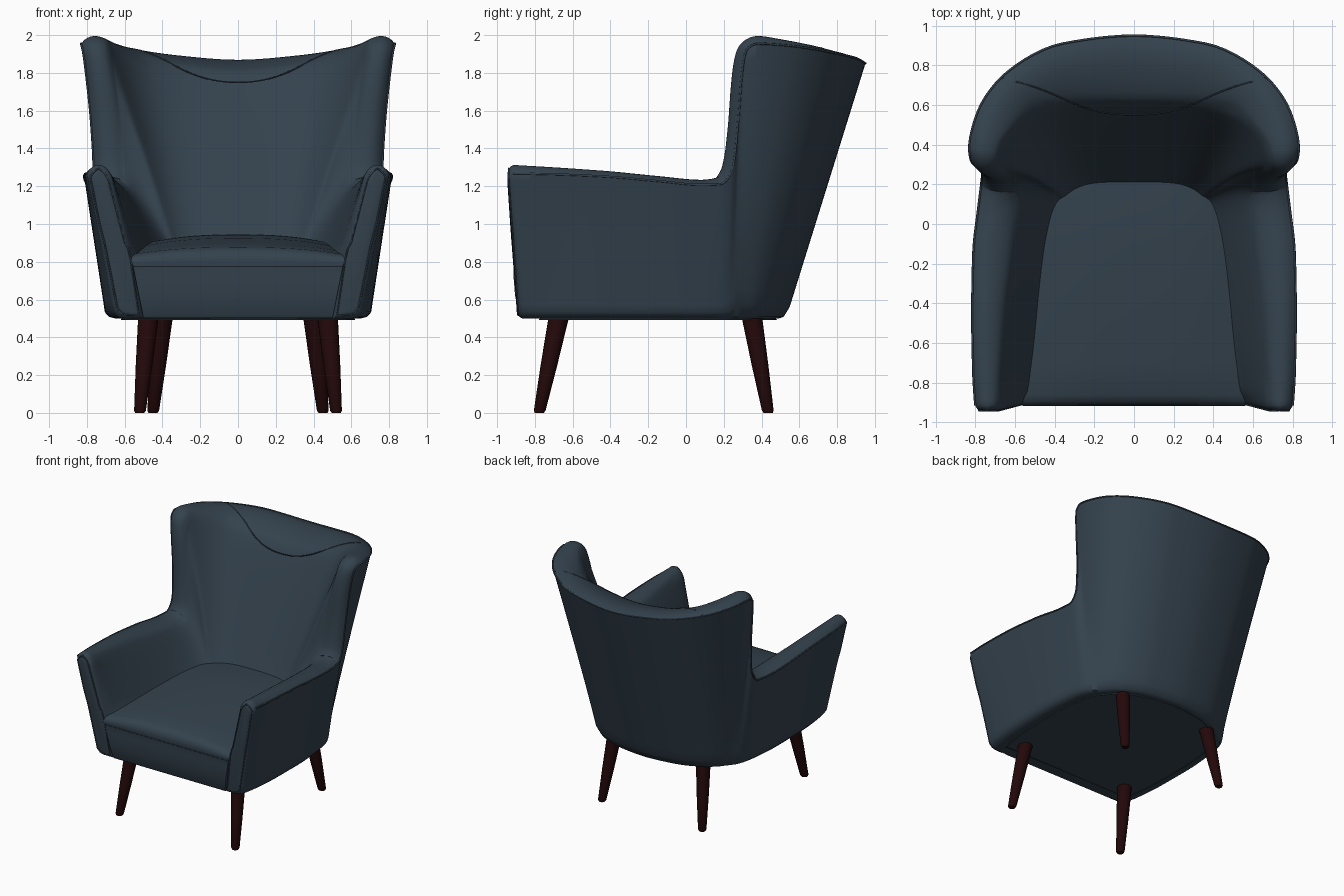
import bpy, bmesh, math
from mathutils import Vector as V

if "Cube" in bpy.data.objects:
    bpy.data.objects.remove(bpy.data.objects["Cube"])


def material(name, rgb):
    m = bpy.data.materials.new(name)
    m.diffuse_color = (*rgb, 1)
    m.use_nodes = True
    m.node_tree.nodes["Principled BSDF"].inputs["Base Color"].default_value = m.diffuse_color
    return m


FABRIC = material("slate blue fabric", (0.034, 0.054, 0.074))
WOOD = material("dark red wood", (0.017, 0.0025, 0.003))


def finish(name, bm, mat, angle=40):
    bmesh.ops.recalc_face_normals(bm, faces=bm.faces)
    me = bpy.data.meshes.new(name)
    bm.to_mesh(me)
    bm.free()
    ob = bpy.data.objects.new(name, me)
    bpy.context.collection.objects.link(ob)
    me.materials.append(mat)
    bpy.ops.object.select_all(action='DESELECT')
    ob.select_set(True)
    bpy.context.view_layer.objects.active = ob
    bpy.ops.object.shade_smooth_by_angle(angle=math.radians(angle))
    return ob


def loft(name, rows, closed, caps, mat, angle=40):
    bm = bmesh.new()
    vs = [[bm.verts.new(p) for p in r] for r in rows]
    n = len(rows[0])
    for a, b in zip(vs, vs[1:]):
        for j in range(n if closed else n - 1):
            k = (j + 1) % n
            bm.faces.new((a[j], a[k], b[k], b[j]))
    if caps:
        bm.faces.new(vs[0])
        bm.faces.new(vs[-1])
    return finish(name, bm, mat, angle)


def piping(name, pts, r=0.007, cyclic=False):
    cu = bpy.data.curves.new(name, 'CURVE')
    cu.dimensions = '3D'
    cu.bevel_depth, cu.bevel_resolution = r, 1
    sp = cu.splines.new('POLY')
    sp.points.add(len(pts) - 1)
    for q, p in zip(sp.points, pts):
        q.co = (*p, 1)
    sp.use_cyclic_u = cyclic
    cu.materials.append(FABRIC)
    bpy.context.collection.objects.link(bpy.data.objects.new(name, cu))


# Shell stations from arm front to back centre:
# bottom xy, outer rim xyz, inner rim xyz, seat-level xy
ST = [
    (.650, -.862, .800, -.915, 1.268, .665, -.915, 1.245, .550, -.885),
    (.675, -.75, .810, -.75, 1.265, .650, -.75, 1.225, .485, -.76),
    (.697, -.50, .815, -.45, 1.253, .625, -.45, 1.19, .462, -.48),
    (.700, -.20, .810, -.15, 1.228, .580, -.15, 1.15, .430, -.20),
    (.680, .07, .785, .08, 1.208, .555, .08, 1.13, .370, -.02),
    (.660, .175, .772, .185, 1.212, .550, .17, 1.17, .345, .03),
    (.646, .215, .765, .248, 1.30, .560, .24, 1.28, .335, .05),
    (.638, .235, .775, .273, 1.50, .580, .275, 1.47, .325, .065),
    (.628, .253, .805, .297, 1.80, .630, .30, 1.77, .315, .075),
    (.615, .27, .822, .32, 1.92, .655, .33, 1.895, .305, .085),
    (.590, .30, .831, .38, 1.955, .650, .37, 1.92, .290, .10),
    (.540, .36, .790, .56, 1.943, .570, .47, 1.875, .250, .12),
    (.445, .43, .640, .765, 1.91, .450, .56, 1.82, .190, .135),
    (.260, .50, .360, .91, 1.875, .250, .55, 1.765, .100, .14),
    (0, .53, 0, .95, 1.85, 0, .54, 1.74, 0, .14),
]
MIRROR = [(-1 if i in (0, 2, 5, 8) else 1) for i in range(10)]
full = ST + [tuple(a * b for a, b in zip(s, MIRROR)) for s in ST[-2::-1]]

# Overshoot-free cubic interpolation through the stations
SUB = 6
t = [0]
for a, b in zip(full, full[1:]):
    t.append(t[-1] + (V(a[2:5]) - V(b[2:5])).length)


def channel(c):
    y = [s[c] for s in full]
    d = [(y[i + 1] - y[i]) / (t[i + 1] - t[i]) for i in range(len(y) - 1)]
    m = [d[0]] + [2 * p * q / (p + q) if p * q > 0 else 0 for p, q in zip(d, d[1:])] + [d[-1]]
    out = []
    for i in range(len(d)):
        h = t[i + 1] - t[i]
        for k in range(SUB):
            u = k / SUB
            out.append((2*u**3 - 3*u*u + 1) * y[i] + (u**3 - 2*u*u + u) * h * m[i]
                       + (3*u*u - 2*u**3) * y[i + 1] + (u**3 - u*u) * h * m[i + 1])
    return out + [y[-1]]


S = list(zip(*[channel(c) for c in range(10)]))
O = [V(s[2:5]) for s in S]
I = [V(s[5:8]) for s in S]
MID = len(S) // 2


def crown(i, u):
    """Point on the padded rim, u = 0 outer edge to 1 inner edge."""
    tan = O[min(i + 1, len(S) - 1)] - O[max(i - 1, 0)]
    n = tan.cross(I[i] - O[i]).normalized()
    return O[i].lerp(I[i], u) + n * 0.055 * (1 - abs(2 * u ** .88 - 1) ** 2.3)


def section(i):
    s = S[i]
    b = V((s[0], s[1], .5))
    seat = V((s[8], s[9], .8))
    mid = V((0, min(s[1], 0), .5))
    # hollow the back and wings behind the straight line down to the seat
    d = abs(i - MID) / SUB
    ramp = max(0, min(1, 9 - d))
    bow = (.02 + .06 * min(1, d / 3)) * ramp * ramp * (3 - 2 * ramp)
    pts = [b.lerp(mid, .07), b.lerp(mid, .025) + V((0, 0, .008))]
    pts += [b.lerp(O[i], k) for k in (.045, .1, .3, .5, .7, .85, .95)]
    pts += [crown(i, k / 12) for k in range(13)]
    pts += [I[i].lerp(seat, k) + V((0, bow * math.sin(math.pi * k), 0))
            for k in (.06, .14, .24, .36, .48, .6, .74, .87, 1)]
    pts.append(V((s[8] * .92, s[9] + .02, .5)))
    return pts


def front_inset(row, d, fwd):
    """Round the arm front by pulling the outline inwards and forwards."""
    out = []
    for p in row:
        sg = 1 if p.x > 0 else -1
        dx = sg * (.58 + .19 * (p.z - .5)) - p.x
        dz = .9 - p.z
        out.append(p + V((max(-d, min(d, dx)), -fwd, max(-d, min(d, dz)))))
    return out


rows = [section(i) for i in range(len(S))]

# Soften the inner upholstery so arms, wings and back blend together
for _ in range(70):
    new = [r[:] for r in rows]
    for i in range(3, len(rows) - 3):
        for j in range(19, 30):
            along = (rows[i - 1][j] + rows[i + 1][j]) / 2
            p = rows[i][j].lerp(along, .5)
            if j < 29:
                a, b = rows[i][j - 1], rows[i][j + 1]
                la, lb = (rows[i][j] - a).length, (rows[i][j] - b).length
                p = p.lerp((a * lb + b * la) / max(la + lb, 1e-6), .25)
            new[i][j] = p
    rows = new

ends = [(.036, .030), (.018, .025), (.006, .012)]
head = [front_inset(rows[0], *e) for e in ends]
tail = [front_inset(rows[-1], *e) for e in reversed(ends)]
loft("arm_and_back_shell", head + rows + tail, True, True, FABRIC, 50)

# Piping on the rim, the arm fronts and the head pad
piping("rim_piping", O, .006)
for side, row in (("right", head[1]), ("left", tail[1])):
    piping(side + "_arm_front_piping", row, .005, True)
w = int(2.2 * SUB)
piping("head_pad_seam", [crown(i, .97 * (1 - (abs(i - MID) / w) ** 3))
                         for i in range(MID - w, MID + w + 1)], .004)

# Seat: side profile swept across with a crowned top
PROFILE = [(-.84, .5), (-.875, .502), (-.885, .52), (-.905, .62), (-.913, .72), (-.912, .775),
           (-.917, .80), (-.912, .835), (-.895, .86), (-.86, .877), (-.7, .897), (-.4, .925),
           (-.1, .943), (.1, .945), (.3, .93), (.3, .5)]
seat_rows = []
for k in range(-12, 13):
    u = k / 12
    row = []
    for y, z in PROFILE:
        half = .50 + .2 * min(z - .5, .32)
        drop = 1 - .40 * abs(u) ** 2.5
        row.append(V((u * half, y, z if z < .78 else .78 + (z - .78) * drop)))
    seat_rows.append(row)
loft("seat", seat_rows, True, True, FABRIC, 50)
piping("seat_front_seam", [r[5] for r in seat_rows], .004)

# Underside panel with a seam around it
outline = [V((s[0] * .88, s[1] * .9, .494)) for s in S]
bm = bmesh.new()
f = bm.faces.new([bm.verts.new(p) for p in outline])
ext = bmesh.ops.extrude_face_region(bm, geom=[f])
for v in ext["geom"]:
    if isinstance(v, bmesh.types.BMVert):
        v.co.z = .52
finish("underside_panel", bm, FABRIC)
piping("underside_seam", outline, .004, True)

# Tapered splayed legs
for name, top, foot in (("front_leg", (.475, -.675), (.52, -.777)), ("back_leg", (.40, .35), (.45, .435))):
    for side, sx in (("right", 1), ("left", -1)):
        leg = []
        for z, r in ((0, .024), (.012, .031), (.25, .044), (.5, .054), (.53, .055)):
            k = z / .5
            cx, cy = (foot[j] + (top[j] - foot[j]) * k for j in (0, 1))
            leg.append([V((sx * cx + r * math.cos(a * math.tau / 20),
                           cy + r * math.sin(a * math.tau / 20), z)) for a in range(20)])
        loft(side + "_" + name, leg, True, True, WOOD)
